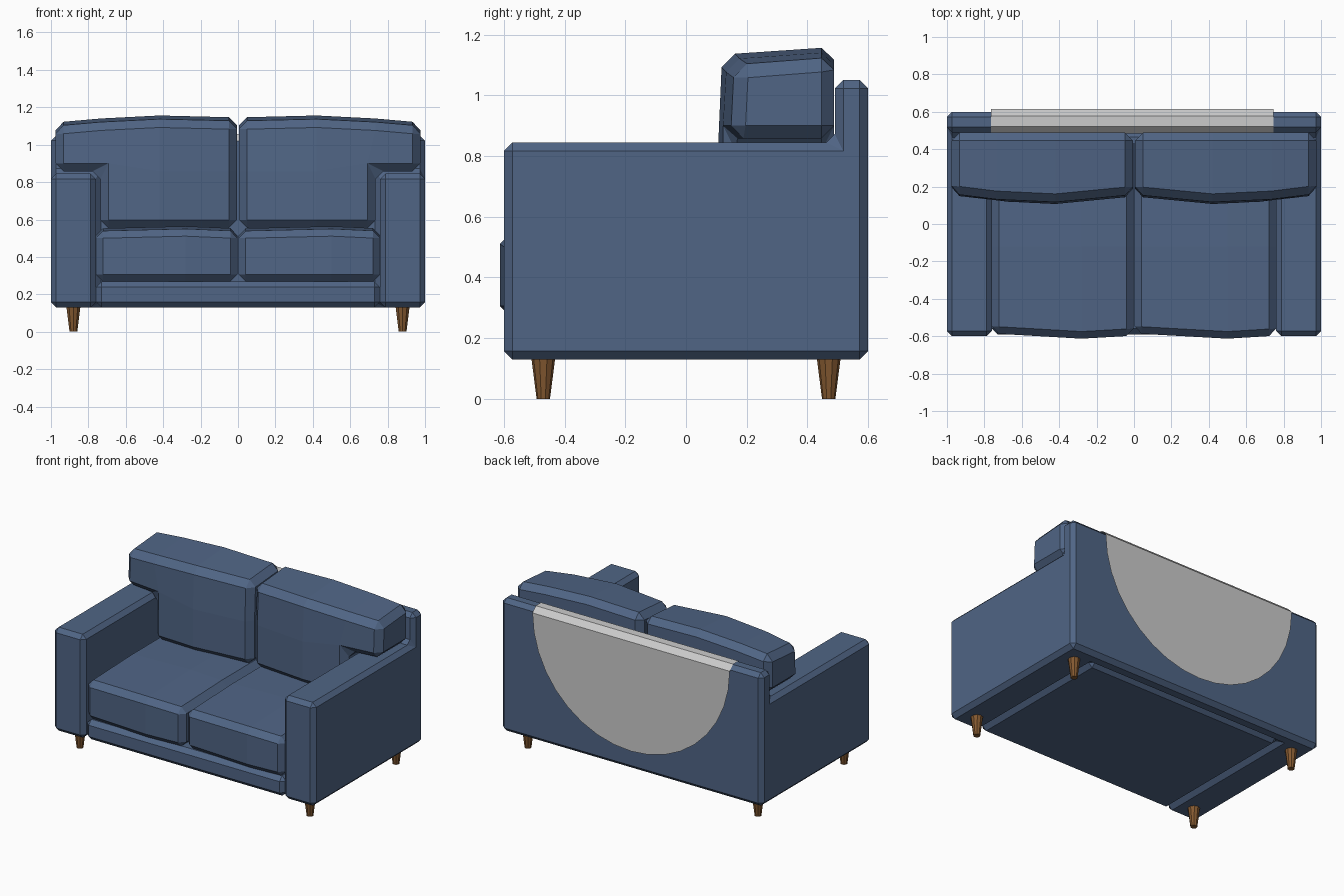
import bpy, bmesh, math

if "Cube" in bpy.data.objects:
    bpy.data.objects.remove(bpy.data.objects["Cube"])


def material(name, rgba):
    m = bpy.data.materials.new(name)
    m.diffuse_color = rgba
    m.use_nodes = True
    m.node_tree.nodes["Principled BSDF"].inputs["Base Color"].default_value = m.diffuse_color
    return m


BLUE = material("blue fabric", (0.08, 0.13, 0.235, 1))
WOOD = material("wood", (0.23, 0.10, 0.03, 1))
SHEER = material("sheer cloth", (0.9, 0.9, 0.9, 0.4))


def link(name, bm, mat):
    me = bpy.data.meshes.new(name)
    bm.to_mesh(me)
    bm.free()
    me.materials.append(mat)
    ob = bpy.data.objects.new(name, me)
    bpy.context.collection.objects.link(ob)
    return ob


def block(name, xs, ys, zs, bevel, filled=lambda i, j, k: True, warp=None):
    """Chamfered solid made of the filled cells of a grid."""
    bm = bmesh.new()
    n = (len(xs) - 1, len(ys) - 1, len(zs) - 1)
    verts = {}

    def vert(c):
        if c not in verts:
            p = (xs[c[0]], ys[c[1]], zs[c[2]])
            verts[c] = bm.verts.new(warp(*c, *p) if warp else p)
        return verts[c]

    def solid(c):
        return all(0 <= c[a] < n[a] for a in range(3)) and filled(*c)

    for i in range(n[0]):
        for j in range(n[1]):
            for k in range(n[2]):
                if not solid((i, j, k)):
                    continue
                for a in range(3):
                    for s in (0, 1):
                        nb = [i, j, k]
                        nb[a] += 1 if s else -1
                        if solid(nb):
                            continue
                        ring = []
                        for u, v in ((0, 0), (1, 0), (1, 1), (0, 1)):
                            c = [i, j, k]
                            c[a] += s
                            c[(a + 1) % 3] += u
                            c[(a + 2) % 3] += v
                            ring.append(vert(tuple(c)))
                        bm.faces.new(ring if s else ring[::-1])
    if warp is None:
        bmesh.ops.dissolve_limit(bm, angle_limit=0.01, verts=bm.verts[:], edges=bm.edges[:])
    bmesh.ops.recalc_face_normals(bm, faces=bm.faces[:])
    ob = link(name, bm, BLUE)
    mod = ob.modifiers.new("chamfer", 'BEVEL')
    mod.width = bevel
    mod.segments = 1
    mod.limit_method = 'ANGLE'
    mod.angle_limit = math.radians(40)
    return ob


# Frame: two arms and the taller back in one piece
block("arms_and_back", [-1, -0.76, 0.76, 1], [-0.6, 0.49, 0.6], [0.13, 0.845, 1.05], 0.028,
      filled=lambda i, j, k: j == 1 or (i != 1 and k == 0))

# Base under the seat
block("seat_base", [-0.76, 0.76], [-0.59, 0.495], [0.13, 0.268], 0.03)


# Seat cushions, slightly puffed at the middle of the top and front
def seat_warp(i, j, k, x, y, z):
    if j == 0:
        y -= (0.0, 0.028, 0.012)[i]
    if k == 1:
        z += 0.012 if i == 1 else 0
        z -= 0.015 if j == 0 else 0
    return x, y, z


for name, xs in (("seat_cushion_left", [-0.76, -0.28, -0.003]),
                 ("seat_cushion_right", [0.003, 0.5, 0.76])):
    block(name, xs, [-0.585, -0.12, 0.47], [0.268, 0.552], 0.038, warp=seat_warp)


# Back cushions, L-shaped so that they rest over the arms
def back_warp(side):
    def warp(i, j, k, x, y, z):
        if j == 0:
            y -= (0.005, 0.045, 0.03, 0.0)[i]
            if k == 2:
                y += 0.012
                z -= 0.025
        if k == 2:
            z += (0.012, 0.022, 0.006, -0.015)[i]
        return side * x, y, z
    return warp


for name, side in (("back_cushion_left", -1), ("back_cushion_right", 1)):
    block(name, [0.006, 0.42, 0.735, 0.975], [0.152, 0.488], [0.555, 0.858, 1.137], 0.042,
          filled=lambda i, j, k: i < 2 or k == 1, warp=back_warp(side))

# Tapered legs
for sx, wx in ((-1, "left"), (1, "right")):
    for sy, wy in ((-1, "front"), (1, "back")):
        bm = bmesh.new()
        bmesh.ops.create_cone(bm, cap_ends=True, segments=10, radius1=0.022, radius2=0.04, depth=0.14)
        bmesh.ops.translate(bm, verts=bm.verts[:], vec=(sx * 0.88, sy * 0.47, 0.07))
        link(f"{wy}_{wx}_leg", bm, WOOD)

# Sheer cloth hung over the back, with a half-round hem
bm = bmesh.new()
r, cx, n = 0.755, -0.01, 18
hem = [math.pi * t / n for t in range(n + 1)]
bm.faces.new([bm.verts.new((cx + r * math.cos(a), 0.614, 1.02 - r * math.sin(a))) for a in hem])
bm.verts.ensure_lookup_table()
row = [bm.verts[0], bm.verts[n]]
for y, z in ((0.578, 1.056), (0.52, 1.056), (0.485, 1.02)):
    new = [bm.verts.new((cx + r, y, z)), bm.verts.new((cx - r, y, z))]
    bm.faces.new((row[0], row[1], new[1], new[0]))
    row = new
link("back_throw", bm, SHEER)
